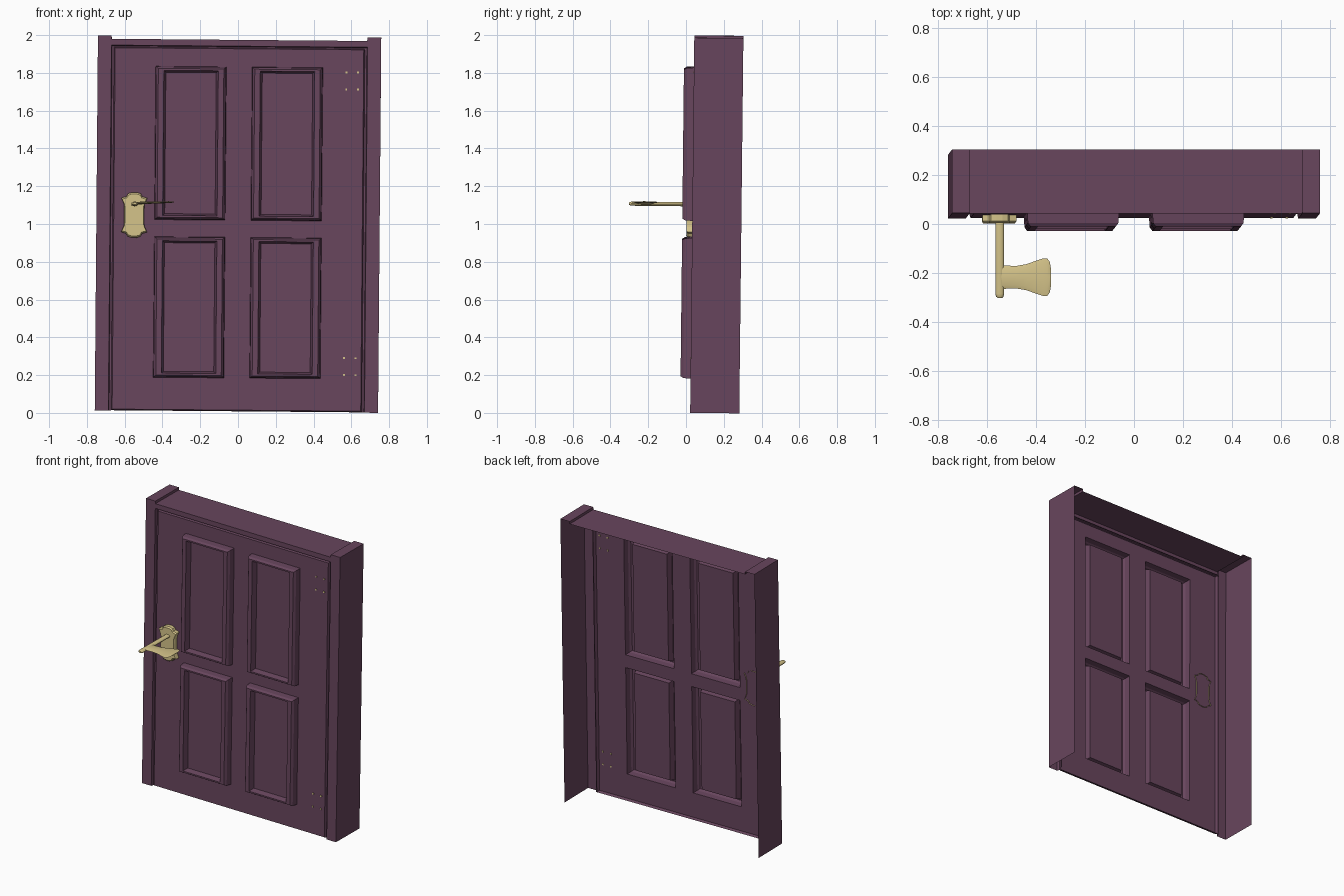
import bpy, bmesh, math
from mathutils import Matrix, Vector

if "Cube" in bpy.data.objects:
    bpy.data.objects.remove(bpy.data.objects["Cube"])

# The whole door leans very slightly; parts are modelled upright around z = 0
LEAN = (Matrix.Translation((0, 0, 1)) @ Matrix.Rotation(-0.011, 4, 'X')
        @ Matrix.Rotation(0.0085, 4, 'Y'))


def material(name, rgb):
    m = bpy.data.materials.new(name)
    m.diffuse_color = (*rgb, 1)
    m.use_nodes = True
    m.node_tree.nodes["Principled BSDF"].inputs["Base Color"].default_value = m.diffuse_color
    return m


PURPLE = material("plum_paint", (0.138, 0.060, 0.110))
BRASS = material("brass", (0.66, 0.545, 0.25))


def finish(name, bm, mat, smooth=False):
    bmesh.ops.remove_doubles(bm, verts=bm.verts, dist=0.0002)
    bmesh.ops.recalc_face_normals(bm, faces=bm.faces)
    # open shells must face the front
    if sum(f.normal.y * f.calc_area() for f in bm.faces) > 1e-3:
        bmesh.ops.reverse_faces(bm, faces=bm.faces)
    bm.transform(LEAN)
    me = bpy.data.meshes.new(name)
    bm.to_mesh(me)
    bm.free()
    me.materials.append(mat)
    ob = bpy.data.objects.new(name, me)
    bpy.context.collection.objects.link(ob)
    if smooth:
        bpy.ops.object.select_all(action='DESELECT')
        ob.select_set(True)
        bpy.context.view_layer.objects.active = ob
        bpy.ops.object.shade_smooth_by_angle(angle=math.radians(35))
    return ob


def poly(bm, pts):
    return bm.faces.new([bm.verts.new(p) for p in pts])


def strip(bm, a, b, closed=False):
    """Quads between two matching rows of points."""
    n = len(a)
    for i in range(n if closed else n - 1):
        j = (i + 1) % n
        poly(bm, (a[i], a[j], b[j], b[i]))


def rect(x0, x1, z0, z1, y):
    return [(x0, y, z0), (x1, y, z0), (x1, y, z1), (x0, y, z1)]


FRONT, BACK, DOOR = 0.033, 0.293, 0.036
H, LINTEL = 0.993, 0.975

# Side jambs: open-backed shells with a groove next to the door
for s, side in ((-1, "left"), (1, "right")):
    bm = bmesh.new()
    prof = [(0.75, BACK), (0.75, FRONT), (0.678, FRONT), (0.674, 0.052), (0.664, 0.052)]
    strip(bm, [(s * x, y, -H) for x, y in prof],
          [(s * x, y, H if i < 3 else LINTEL - 0.01) for i, (x, y) in enumerate(prof)])
    poly(bm, [(s * x, y, H) for x, y in prof[:3] + [(0.678, BACK)]])
    poly(bm, [(s * 0.678, y, z) for y, z in ((FRONT, LINTEL), (FRONT, H), (BACK, H), (BACK, LINTEL))])
    finish("jamb_" + side, bm, PURPLE)

# Lintel between the jambs
bm = bmesh.new()
prof = [(BACK, LINTEL), (FRONT, LINTEL), (FRONT, 0.942), (0.052, 0.938), (0.052, 0.928)]
strip(bm, [(-0.678, y, z) for y, z in prof], [(0.678, y, z) for y, z in prof])
finish("lintel", bm, PURPLE)

# Door leaf: sheet with four pressed panels
bm = bmesh.new()
DX, D0, D1 = 0.658, -0.985, 0.928
xs = [-DX, -0.4425, -0.068, 0.068, 0.4425, DX]
zs = [D0, -0.815, -0.07, 0.02, 0.832, D1]
for i in range(5):
    for k in range(5):
        x0, x1, z0, z1 = xs[i], xs[i + 1], zs[k], zs[k + 1]
        if i not in (1, 3) or k not in (1, 3):
            poly(bm, rect(x0, x1, z0, z1, DOOR))
            continue
        # (x inset, z inset, y) rings of the panel moulding
        rings = [rect(x0 + a, x1 - a, z0 + b, z1 - b, y) for a, b, y in
                 ((0, 0, DOOR), (0.003, 0.003, -0.005), (0.014, 0.012, -0.020),
                  (0.043, 0.022, -0.020), (0.054, 0.032, 0.018))]
        for a, b in zip(rings, rings[1:]):
            strip(bm, a, b, True)
        poly(bm, rings[-1])
# rolled edge of the leaf
strip(bm, rect(-DX, DX, D0, D1, DOOR),
      rect(-DX - 0.007, DX + 0.007, D0 - 0.006, D1 + 0.006, 0.058), True)
finish("door_leaf", bm, PURPLE)

# Hinge pins showing through the leaf
for name, zc in (("upper", 0.763), ("lower", -0.75)):
    bm = bmesh.new()
    for dx in (-0.031, 0.031):
        for dz in (-0.045, 0.045):
            bmesh.ops.create_cube(bm, size=1, matrix=Matrix.Translation((0.598 + dx, DOOR, zc + dz))
                                  @ Matrix.Diagonal((0.010, 0.008, 0.010, 1)))
    finish("hinge_pins_" + name, bm, BRASS)

# Handle back plate: flared corners, bevelled rim, open back
half = [(0.012, 0.120), (0.034, 0.113), (0.042, 0.098), (0.069, 0.090), (0.056, 0.062), (0.053, 0.045)]
outline = [(x, z) for x, z in half] + [(x, -z) for x, z in reversed(half)]
outline += [(-x, z) for x, z in reversed(outline)]


def plate(scale, y):
    return [(-0.55 + x * scale, y, 0.043 + z * scale) for x, z in outline]


bm = bmesh.new()
rings = [plate(1, 0.042), plate(1, 0.010), plate(0.93, 0.002)]
for a, b in zip(rings, rings[1:]):
    strip(bm, a, b, True)
poly(bm, rings[-1])
finish("handle_plate", bm, BRASS)

# Handle spindle: oval rod with a rounded tip
bm = bmesh.new()
rings = []
for y, r in ((0.006, 1), (-0.285, 1), (-0.297, 0.85), (-0.302, 0.55)):
    rings.append([(-0.548 + 0.018 * r * math.cos(t * math.tau / 12), y,
                   0.10 + 0.011 * r * math.sin(t * math.tau / 12)) for t in range(12)])
for a, b in zip(rings, rings[1:]):
    strip(bm, a, b, True)
poly(bm, rings[0])
poly(bm, rings[-1])
finish("handle_spindle", bm, BRASS, True)

# Handle lever: thin paddle with lens-shaped sections
bm = bmesh.new()
rings = []
for x, w, t in ((-0.545, 0.049, 0.007), (-0.52, 0.047, 0.007), (-0.48, 0.046, 0.006),
                (-0.44, 0.053, 0.005), (-0.40, 0.067, 0.005), (-0.37, 0.077, 0.005),
                (-0.355, 0.077, 0.004), (-0.344, 0.062, 0.003), (-0.339, 0.032, 0.002)):
    zc = 0.103 + (x + 0.545) * 0.04
    rings.append([(x, -0.218 + w * u, zc + t * v) for u, v in
                  ((-1, 0), (-0.7, 0.8), (0, 1), (0.7, 0.8), (1, 0), (0.7, -0.8), (0, -1), (-0.7, -0.8))])
for a, b in zip(rings, rings[1:]):
    strip(bm, a, b, True)
poly(bm, rings[0])
poly(bm, rings[-1])
finish("handle_lever", bm, BRASS, True)
